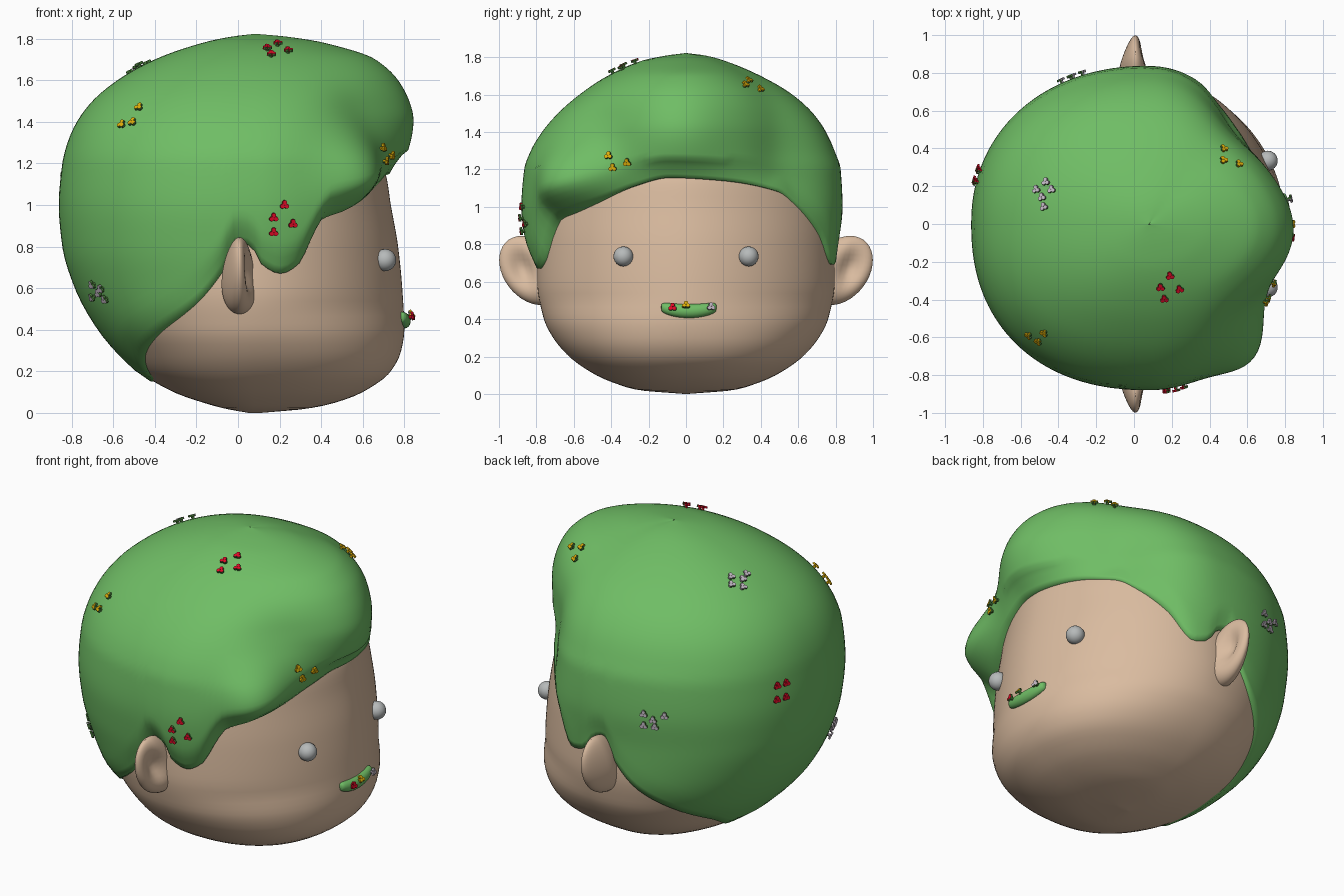
import bpy, bmesh, math
from math import sin, cos, pi, degrees, exp
from mathutils import Vector, Matrix
from mathutils.bvhtree import BVHTree

if "Cube" in bpy.data.objects:
    bpy.data.objects.remove(bpy.data.objects["Cube"])

def mat(name, c):
    m = bpy.data.materials.new(name)
    m.diffuse_color = (*c, 1)
    m.use_nodes = True
    m.node_tree.nodes["Principled BSDF"].inputs["Base Color"].default_value = m.diffuse_color
    return m

SKIN = mat("skin", (0.70, 0.50, 0.35))
GREEN = mat("hair green", (0.16, 0.51, 0.13))
GREY = mat("eye grey", (0.47, 0.49, 0.49))
STEM = mat("stem green", (0.08, 0.25, 0.05))
RED = mat("petal red", (0.75, 0.003, 0.02))
YELLOW = mat("petal yellow", (0.75, 0.43, 0.003))
PALE = mat("petal pale", (0.55, 0.48, 0.56))
AX = 0.08  # x of the vertical axis used for the lofts

def interp(table, x):
    """Monotone cubic interpolation of rows (x, v1, v2 ...)."""
    n = len(table)
    x = min(max(x, table[0][0]), table[-1][0])
    i = 0
    while i < n - 2 and x > table[i + 1][0]:
        i += 1
    def sl(j, k):
        return (table[j + 1][k] - table[j][k]) / (table[j + 1][0] - table[j][0])
    def tan(j, k):
        if j == 0: return sl(0, k)
        if j == n - 1: return sl(n - 2, k)
        a, b = sl(j - 1, k), sl(j, k)
        return 2 * a * b / (a + b) if a * b > 0 else 0
    h = table[i + 1][0] - table[i][0]
    t = (x - table[i][0]) / h
    return [table[i][k] * (2*t**3 - 3*t*t + 1) + tan(i, k) * h * (t**3 - 2*t*t + t)
            + table[i + 1][k] * (3*t*t - 2*t**3) + tan(i + 1, k) * h * (t**3 - t*t)
            for k in range(1, len(table[0]))]

# z, back x, front x, half width
HEAD = [(0, .05, .11, .01), (.02, -.06, .33, .25), (.05, -.17, .47, .36), (.1, -.31, .6, .48),
        (.2, -.475, .735, .625), (.3, -.56, .785, .71), (.4, -.635, .80, .76), (.6, -.74, .79, .795),
        (.8, -.79, .77, .79), (1.0, -.79, .735, .77), (1.15, -.77, .71, .73), (1.3, -.65, .6, .6),
        (1.45, -.3, .3, .3)]
# z, back x, front x, right width, left width
HAIR = [(.15, -.43, .72, .57, .57), (.2, -.495, .75, .64, .64), (.4, -.675, .81, .775, .77),
        (.6, -.785, .81, .82, .81), (.8, -.845, .79, .86, .82), (1.0, -.862, .76, .88, .838),
        (1.2, -.845, .745, .865, .828), (1.3, -.82, .745, .83, .795), (1.4, -.775, .745, .77, .75),
        (1.5, -.70, .735, .685, .68), (1.6, -.58, .71, .57, .57), (1.7, -.40, .63, .42, .40),
        (1.78, -.17, .40, .24, .21), (1.81, -.03, .22, .10, .10), (1.822, .07, .09, .005, .005)]
# angle from the face direction (negative = right side), hairline height
LINE = [(-180, .15), (-160, .165), (-143, .28), (-128, .38), (-111, .52), (-101, .68), (-96, .82),
        (-91, .80), (-88, .72), (-81, .67), (-75, .71), (-69, .85), (-65, .93), (-55, .97), (-46, 1.01),
        (-25, 1.11), (-8, 1.155), (17, 1.14), (47, 1.08), (57, 1.0), (69, .86), (80, .69), (86, .71),
        (91, .80), (96, .82), (101, .68), (111, .52), (128, .38), (143, .28), (160, .165), (180, .15)]
# hair bumps: angle, angle spread, height, height spread, amount
BUMPS = [(-3, 16, 1.41, .19, .10), (-52, 10, 1.13, .15, .12), (-45, 12, 1.43, .11, -.035),
         (50, 14, 1.2, .3, -.085)]

def radius(a, xb, xf, yr, yl, p):
    c, s = cos(a), sin(a)
    rx = (xf - AX) if c > 0 else (AX - xb)
    ry = yl if s > 0 else yr
    return ((abs(c) / max(rx, .003))**p + (abs(s) / max(ry, .003))**p)**(-1 / p)

def head_r(a, z):
    xb, xf, y = interp(HEAD, z)
    # the lower face is squarer than the middle
    p = 2.08 if cos(a) < 0 else 1.83 + .4 * min(max((.5 - z) / .35, 0), 1)
    return radius(a, xb, xf, y, y, p)

def hair_r(a, z):
    p = 2.05 if cos(a) > 0 else (2.25 if sin(a) < 0 else 2.14)
    r = radius(a, *interp(HAIR, z), p)
    d = degrees(a)
    for a0, sa, z0, sz, amp in BUMPS:
        r += amp * exp(-((d - a0) / sa)**2 / 2 - ((z - z0) / sz)**2 / 2)
    if z < 1.25:
        base = head_r(a, z) + .012
        t = min(max((z - interp(LINE, d)[0]) / .15, 0), 1)
        r = base + max(r - base, 0) * (.15 + .85 * t * (2 - t))
    return r

def finish(bm, name, m):
    bmesh.ops.recalc_face_normals(bm, faces=bm.faces)
    for f in bm.faces: f.smooth = True
    me = bpy.data.meshes.new(name)
    bm.to_mesh(me)
    ob = bpy.data.objects.new(name, me)
    bpy.context.collection.objects.link(ob)
    for k in (m if isinstance(m, (list, tuple)) else [m]): me.materials.append(k)
    return ob

def loft(rows):
    bm = bmesh.new()
    vs = [[bm.verts.new(p) for p in r] for r in rows]
    n = len(rows[0])
    for r, q in zip(vs, vs[1:]):
        for i in range(n):
            bm.faces.new((r[i], r[(i + 1) % n], q[(i + 1) % n], q[i]))
    bm.faces.new(vs[-1])
    bm.normal_update()
    return bm, vs

def pt(a, r, z):
    return Vector((AX + r * cos(a), r * sin(a), z))

N = 160
ANG = [-pi + 2 * pi * i / N for i in range(N)]

# head
zs = [1.45 * (1 - cos(pi * j / 60)) / 2 for j in range(61)]
bm, vs = loft([[pt(a, head_r(a, z), z) for a in ANG] for z in zs])
bm.faces.new(vs[0][::-1])
finish(bm, "head", SKIN)

# hair: rings run from the hairline to the crown, first ring tucked into the head
low = [interp(LINE, degrees(a))[0] for a in ANG]
rows = [[pt(a, head_r(a, z) - .02, z) for a, z in zip(ANG, low)]]
for j in range(49):
    t = sin(j / 48 * pi / 2)
    hs = [z0 + (1.822 - z0) * t for z0 in low]
    rows.append([pt(a, hair_r(a, z), z) for a, z in zip(ANG, hs)])
bm, vs = loft(rows)
finish(bm, "hair", GREEN)
hair_tree = BVHTree.FromBMesh(bm)

def ball(size, segs=32):
    b = bmesh.new()
    bmesh.ops.create_uvsphere(b, u_segments=segs, v_segments=segs // 2, radius=1)
    bmesh.ops.scale(b, vec=size, verts=b.verts)
    return b

# ears and eyes, mirrored
for s, side in ((-1, "right"), (1, "left")):
    b = ball((.085, .165, .185), 40)
    for v in b.verts:
        x, y, z = v.co
        dish = exp(-((y - .04) / .065)**2 - ((z - .01) / .09)**2)
        x *= (1 - .4 * max(y, 0) / .17) * (1 - 1.2 * z)
        if x > 0: x -= .07 * dish
        y += .28 * z
        v.co = (x + .008, s * (y + .826), z + .66)
    finish(b, side + "_ear", SKIN)
    b = ball((.053, .053, .053), 24)
    bmesh.ops.translate(b, vec=(.708, s * .335, .735), verts=b.verts)
    finish(b, side + "_eye", GREY)

# mouth: bent sausage following the face
b = ball((1, 1, 1), 40)
bmesh.ops.rotate(b, matrix=Matrix.Rotation(pi / 2, 3, 'X'), verts=b.verts)
for v in b.verts:
    y = .148 * v.co.y
    w = max(1 - v.co.y**2, 0)**.5
    k = w**.4 / w if w > .01 else 0
    a = math.asin((y + .015) / .78)
    v.co = (pt(a, head_r(a, .45), 0).x + .032 * k * v.co.x, y + .015, .443 + .9 * y * y + .037 * k * v.co.z)
bmesh.ops.remove_doubles(b, verts=b.verts, dist=.0005)
b.normal_update()
finish(b, "mouth", GREEN)
mouth_tree = BVHTree.FromBMesh(b)

# tiny three-petal flowers, planted by casting rays at the hair
def flowers(name, m, tree, spots, to_ray):
    b = bmesh.new()
    for u, v in spots:
        o, d = to_ray(u, v)
        hit, nrm, _, _ = tree.ray_cast(Vector(o), Vector(d))
        if hit is None: continue
        if nrm.dot(Vector(d)) > 0: nrm = -nrm
        M = Matrix.Translation(hit) @ nrm.to_track_quat('Z', 'Y').to_matrix().to_4x4()
        bmesh.ops.create_cone(b, cap_ends=True, segments=8, radius1=.009, radius2=.009, depth=.03,
                              matrix=M @ Matrix.Translation((0, 0, .003)))
        for k in range(3):
            a = pi / 2 + k * 2 * pi / 3
            n0 = len(b.faces)
            bmesh.ops.create_cone(b, cap_ends=True, segments=10, radius1=.012, radius2=.011, depth=.012,
                                  matrix=M @ Matrix.Translation((.012 * cos(a), .012 * sin(a), .018)))
            b.faces.ensure_lookup_table()
            for f in b.faces[n0:]: f.material_index = 1
    ob = finish(b, name, [STEM, m])
    for p in ob.data.polygons: p.use_smooth = False

from_right_side = lambda x, z: ((x, -3, z), (0, 1, 0))
from_left_side = lambda x, z: ((x, 3, z), (0, -1, 0))
from_face = lambda y, z: ((3, y, z), (-1, 0, 0))
from_back = lambda y, z: ((-3, y, z), (1, 0, 0))
from_top = lambda x, y: ((x, y, 3), (0, 0, -1))

flowers("red_flowers_side", RED, hair_tree, [(.17, .94), (.22, 1.0), (.26, .91), (.17, .87)], from_right_side)
flowers("red_flowers_top", RED, hair_tree, [(.14, -.33), (.19, -.27), (.24, -.34), (.16, -.39)], from_top)
flowers("red_flowers_back", RED, hair_tree, [(.28, 1.15), (.22, 1.15), (.29, 1.07), (.23, 1.07)], from_back)
flowers("yellow_flowers_back", YELLOW, hair_tree, [(-.55, 1.38), (-.5, 1.39), (-.47, 1.46)], from_right_side)
flowers("yellow_flowers_top", YELLOW, hair_tree, [(.47, .39), (.47, .33), (.55, .31)], from_top)
flowers("yellow_flowers_front", YELLOW, hair_tree, [(-.41, 1.27), (-.39, 1.21), (-.31, 1.24)], from_face)
flowers("pale_flowers_top", PALE, hair_tree, [(-.46, .22), (-.51, .18), (-.43, .18), (-.48, .14), (-.47, .09)], from_top)
flowers("pale_flowers_right", PALE, hair_tree, [(-.69, .62), (-.65, .60), (-.69, .56), (-.63, .55), (-.66, .58)], from_right_side)
flowers("pale_flowers_left", PALE, hair_tree, [(-.27, 1.03), (-.38, 1.03), (-.32, 1.0), (-.27, .96), (-.33, .96)], from_left_side)
flowers("red_mouth_flower", RED, mouth_tree, [(-.07, .46)], from_face)
flowers("yellow_mouth_flower", YELLOW, mouth_tree, [(0, .465)], from_face)
flowers("pale_mouth_flower", PALE, mouth_tree, [(.13, .463)], from_face)
